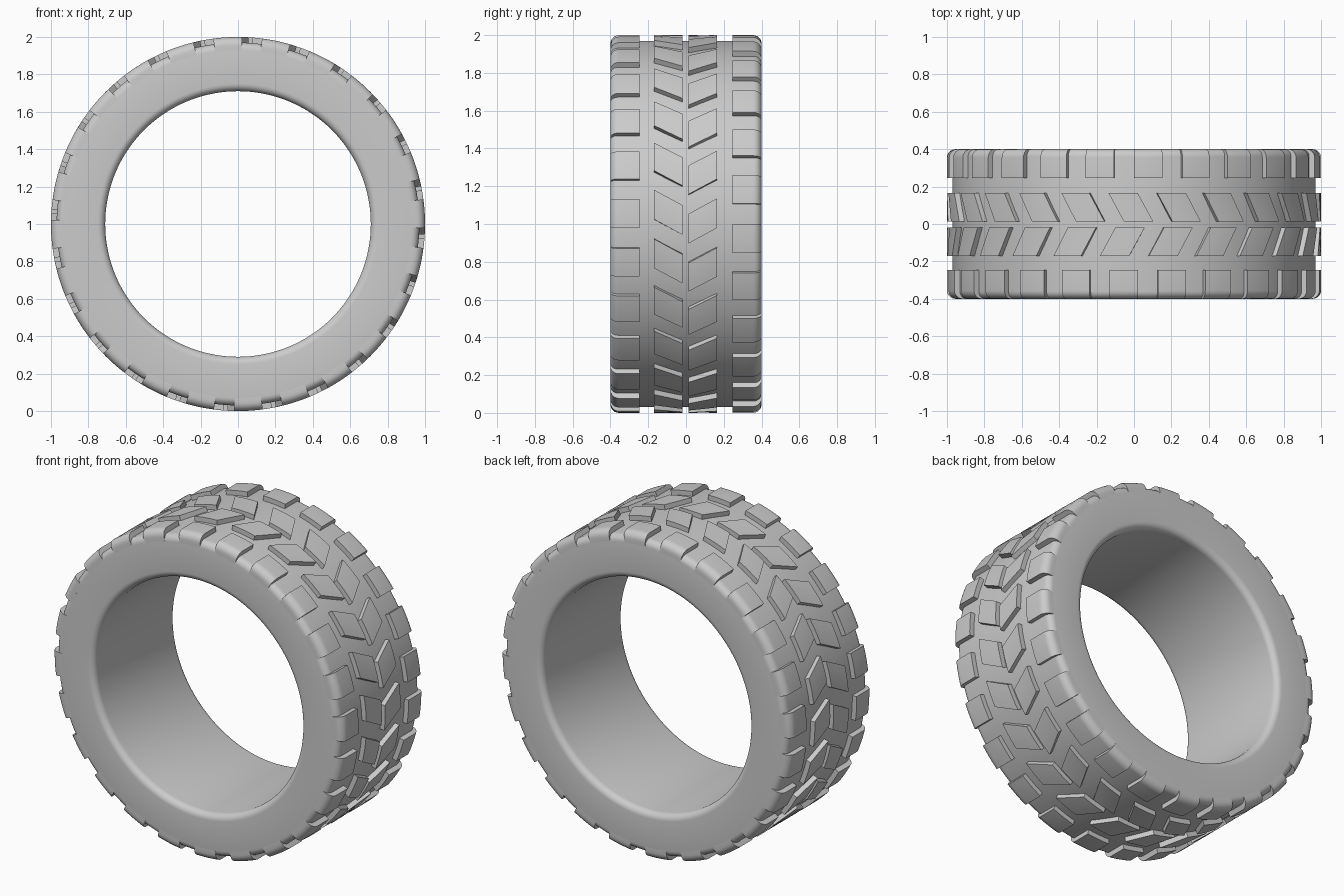
import bpy, bmesh, math

cube = bpy.data.objects.get("Cube")
if cube:
    bpy.data.objects.remove(cube)

# Single rubber colour
rubber = bpy.data.materials.new("grey_rubber")
rubber.use_nodes = True
GREY = (0.6, 0.6, 0.6, 1)
rubber.diffuse_color = GREY
bsdf = rubber.node_tree.nodes["Principled BSDF"]
bsdf.inputs["Base Color"].default_value = GREY
bsdf.inputs["Roughness"].default_value = 0.6


def arc(cy, cr, rad, a0, a1, n=6):
    """Fillet points (y, radius) about a centre, from angle a0 to a1."""
    return [(cy + rad * math.cos(math.radians(a0 + (a1 - a0) * i / n)),
             cr + rad * math.sin(math.radians(a0 + (a1 - a0) * i / n)))
            for i in range(n + 1)]


def sweep(bm, section, start, end, steps, closed=False, skew=None):
    """Sweep a closed (y, radius) section around the wheel axis."""
    rings = []
    for i in range(steps if closed else steps + 1):
        a = start + (end - start) * i / steps
        ring = []
        for y, r in section:
            t = math.radians(a + (skew(y) if skew else 0))
            ring.append(bm.verts.new((r * math.cos(t), y, 1 + r * math.sin(t))))
        rings.append(ring)
    n = len(section)
    for k in range(steps):
        p, q = rings[k], rings[(k + 1) % len(rings)]
        for j in range(n):
            bm.faces.new((p[j], p[(j + 1) % n], q[(j + 1) % n], q[j]))
    if not closed:
        bm.faces.new(rings[0])
        bm.faces.new(rings[-1])


def finish(bm, name):
    bmesh.ops.recalc_face_normals(bm, faces=bm.faces[:])
    mesh = bpy.data.meshes.new(name)
    bm.to_mesh(mesh)
    bm.free()
    mesh.materials.append(rubber)
    obj = bpy.data.objects.new(name, mesh)
    bpy.context.collection.objects.link(obj)
    bpy.ops.object.select_all(action='DESELECT')
    obj.select_set(True)
    bpy.context.view_layer.objects.active = obj
    bpy.ops.object.shade_smooth_by_angle(angle=math.radians(35))
    return obj


def tread_row(name, section, centre, half=4.4, skew=None, count=24):
    bm = bmesh.new()
    for k in range(count):
        c = centre + 360 * k / count
        sweep(bm, section, c - half, c + half, 6, skew=skew)
    return finish(bm, name)


# Tyre body with rounded rim and shoulder edges
half_body = arc(-0.36, 0.75, 0.04, 270, 180) + arc(-0.36, 0.93, 0.04, 180, 90)
body = half_body + [(-y, r) for y, r in reversed(half_body)]
bm = bmesh.new()
sweep(bm, body, 0, 360, 144, closed=True)
finish(bm, "tyre_body")

# Shoulder blocks wrapping over the outer edges
shoulder = ([(-0.4, 0.93)] + arc(-0.355, 0.955, 0.045, 180, 90)
            + [(-0.245, 1.0), (-0.245, 0.95), (-0.36, 0.93)])
tread_row("front_shoulder_blocks", shoulder, 3.2)
tread_row("back_shoulder_blocks", [(-y, r) for y, r in shoulder], 10.6)

# Slanted centre blocks forming a chevron
def plate(y0, y1):
    return [(y0, 0.95), (y0, 1.0), (y1, 1.0), (y1, 0.95)]

SLANT = 4.7 / 0.15
tread_row("front_centre_blocks", plate(-0.17, -0.018), 1.2, 4.5,
          lambda y: SLANT * (-0.018 - y))
tread_row("back_centre_blocks", plate(0.014, 0.165), 13.6, 4.5,
          lambda y: SLANT * (y - 0.014))
